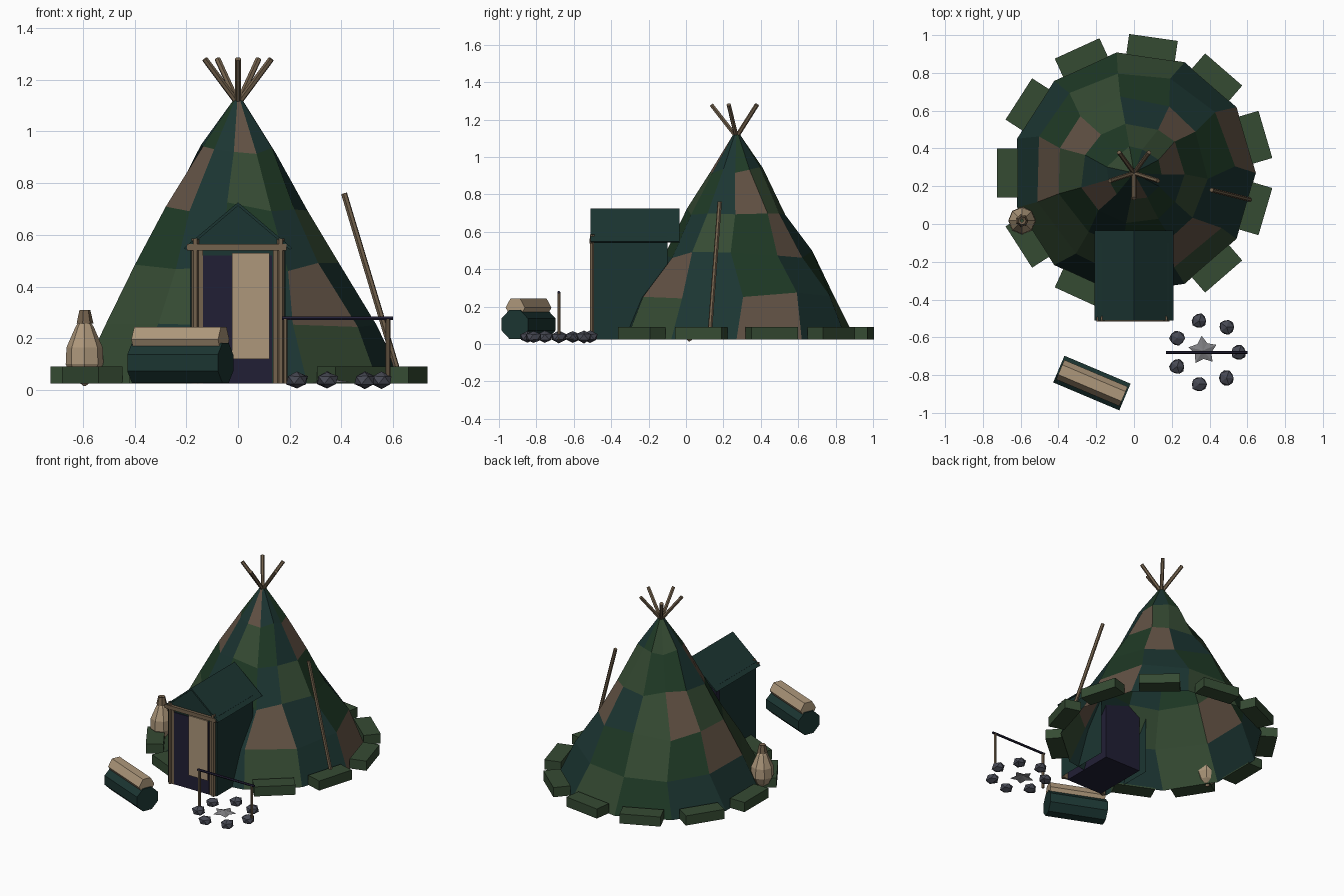
import bpy, bmesh, math, random
from mathutils import Vector, Matrix

if "Cube" in bpy.data.objects:
    bpy.data.objects.remove(bpy.data.objects["Cube"])

random.seed(4)
TAU = math.tau


def material(name, r, g, b):
    m = bpy.data.materials.new(name)
    m.diffuse_color = [(c / 255) ** 2.2 for c in (r, g, b)] + [1]
    m.use_nodes = True
    m.node_tree.nodes["Principled BSDF"].inputs["Base Color"].default_value = m.diffuse_color
    return m


GREEN = material("green", 56, 76, 54)
DARK = material("dark_green", 36, 60, 42)
TEAL = material("teal", 33, 56, 53)
BROWN = material("brown", 98, 83, 70)
TAN = material("tan", 172, 150, 122)
WOOD = material("wood", 115, 98, 78)
PURPLE = material("purple", 38, 36, 56)
STONE = material("stone", 72, 74, 84)
ASH = material("ash", 125, 125, 128)


def make(name, verts, faces, *mats):
    me = bpy.data.meshes.new(name)
    me.from_pydata([tuple(v) for v in verts], [], faces)
    bm = bmesh.new()
    bm.from_mesh(me)
    bmesh.ops.recalc_face_normals(bm, faces=bm.faces)
    bm.to_mesh(me)
    bm.free()
    for m in mats:
        me.materials.append(m)
    ob = bpy.data.objects.new(name, me)
    bpy.context.collection.objects.link(ob)
    return ob


def box(name, centre, size, mat, angle=0):
    rot = Matrix.Rotation(angle, 3, 'Z')
    v = [Vector(centre) + rot @ Vector((x * size[0] / 2, y * size[1] / 2, z * size[2] / 2))
         for x in (-1, 1) for y in (-1, 1) for z in (-1, 1)]
    f = [(0, 1, 3, 2), (4, 6, 7, 5), (0, 4, 5, 1), (2, 3, 7, 6), (0, 2, 6, 4), (1, 5, 7, 3)]
    return make(name, v, f, mat)


def rod(name, a, b, r, mat, n=6, turn=0):
    a, b = Vector(a), Vector(b)
    d = (b - a).normalized()
    side = d.cross(Vector((0, 0, 1)))
    side = side.normalized() if side.length > 0.01 else Vector((1, 0, 0))
    up = side.cross(d)
    ring = [side * math.cos(turn + TAU * i / n) * r + up * math.sin(turn + TAU * i / n) * r
            for i in range(n)]
    f = [(i, (i + 1) % n, n + (i + 1) % n, n + i) for i in range(n)]
    f += [tuple(range(n)), tuple(range(n, 2 * n))]
    return make(name, [a + p for p in ring] + [b + p for p in ring], f, mat)


def lathe(name, centre, profile, n, mats, jr=0.0, ja=0.0, jz=0.0):
    """Faceted rings around a vertical axis, optionally jittered between the ends."""
    v, f = [], []
    for k, (r, z) in enumerate(profile):
        mid = 0 < k < len(profile) - 1
        for i in range(n):
            a = TAU * i / n + mid * random.uniform(-ja, ja)
            q = r + mid * random.uniform(-jr, jr)
            v.append((centre[0] + q * math.cos(a), centre[1] + q * math.sin(a),
                      z + mid * random.uniform(-jz, jz)))
    for k in range(len(profile) - 1):
        for i in range(n):
            j = (i + 1) % n
            f.append((k * n + i, k * n + j, (k + 1) * n + j, (k + 1) * n + i))
    return make(name, v, f, *mats)


CX, CY, N = 0.0, 0.27, 11

# Patchwork tent cover, open underneath
cover = lathe("tent_cover", (CX, CY),
              [(0.645, 0.025), (0.535, 0.26), (0.40, 0.48), (0.275, 0.71), (0.135, 0.93), (0.012, 1.13)],
              N, [GREEN, DARK, TEAL, BROWN], jr=0.015, ja=0.09, jz=0.02)
for p in cover.data.polygons:
    p.material_index = random.choices(range(4), (4, 3, 5, 2))[0]

# Ring of edge weights, leaving the doorway free
for k in range(N):
    a = math.pi + TAU * k / N
    if abs(math.sin(a) + 0.99) < 0.02:
        continue
    box("edge_block", (CX + 0.67 * math.cos(a), CY + 0.67 * math.sin(a), 0.058),
        (0.11, 0.26, 0.066), GREEN, a)

# Crossing pole tips
for k in range(5):
    a = -math.pi / 2 + TAU * k / 5
    d = Vector((math.cos(a), math.sin(a), 0))
    c = Vector((CX, CY, 0))
    rod("tent_pole", c - d * 0.045 + Vector((0, 0, 1.05)), c + d * 0.135 + Vector((0, 0, 1.28)), 0.012, WOOD)

# Porch: walls, gable and overhanging roof
sec = [(-0.185, 0.025), (-0.185, 0.57), (0, 0.715), (0.185, 0.57), (0.185, 0.025)]
make("porch_walls", [(x, y, z) for y in (-0.495, -0.1) for x, z in sec],
     [(0, 1, 6, 5), (1, 2, 7, 6), (2, 3, 8, 7), (3, 4, 9, 8), (0, 1, 2, 3, 4)], TEAL)
roof = [(-0.21, 0.548), (0, 0.726), (0.21, 0.548), (0.2, 0.543), (0, 0.712), (-0.2, 0.543)]
make("porch_roof", [(x, y, z) for y in (-0.51, -0.035) for x, z in roof],
     [(i, (i + 1) % 6, 6 + (i + 1) % 6, 6 + i) for i in range(6)]
     + [(0, 1, 4, 5), (1, 2, 3, 4), (6, 7, 10, 11), (7, 8, 9, 10)], TEAL)
box("dark_doorway", (-0.007, -0.31, 0.272), (0.275, 0.38, 0.495), PURPLE)
box("door_flap", (0.05, -0.503, 0.325), (0.145, 0.008, 0.41), TAN)

# Door frame
for s in (-1, 1):
    rod("door_post", (s * 0.165, -0.5, 0.025), (s * 0.165, -0.5, 0.585), 0.014, WOOD)
    box("door_jamb", (s * 0.155, -0.497, 0.285), (0.04, 0.012, 0.52), WOOD)
box("door_lintel", (-0.005, -0.504, 0.552), (0.385, 0.022, 0.026), WOOD)

# Leaning staff
rod("leaning_staff", (0.63, 0.125, 0.03), (0.41, 0.18, 0.76), 0.012, WOOD)

# Tied sack
lathe("sack", (-0.593, 0.018), [(0.004, 0.015), (0.05, 0.055), (0.073, 0.10), (0.07, 0.165),
                                (0.035, 0.245), (0.022, 0.265)], 8, [TAN])
lathe("sack_neck", (-0.593, 0.018), [(0.034, 0.258), (0.022, 0.31), (0.008, 0.30)], 7, [WOOD])

# Bedroll with a smaller roll on top
c, d = Vector((-0.223, -0.842, 0)), Vector((math.cos(-0.4), math.sin(-0.4), 0))
for name, half, z, r, n, mat in (("bedroll", 0.19, 0.105, 0.083, 8, TEAL),
                                 ("blanket_roll", 0.182, 0.195, 0.056, 6, TAN)):
    h = Vector((0, 0, z))
    rod(name, c - d * half + h, c + d * half + h, r, mat, n, math.pi / 8 if n == 8 else 0)

# Fire ring, ash and spit
for k in range(7):
    a = TAU * k / 7
    bm = bmesh.new()
    bmesh.ops.create_icosphere(bm, subdivisions=1, radius=0.044)
    for v in bm.verts:
        v.co *= random.uniform(0.92, 1.08)
        v.co.z *= 0.75
    bmesh.ops.translate(bm, verts=bm.verts,
                        vec=(0.383 + 0.172 * math.cos(a), -0.68 + 0.172 * math.sin(a), 0.038))
    me = bpy.data.meshes.new("fire_stone")
    bm.to_mesh(me)
    bm.free()
    me.materials.append(STONE)
    bpy.context.collection.objects.link(bpy.data.objects.new("fire_stone", me))
star = [(0.365 + (0.078, 0.045)[i % 2] * math.cos(TAU * i / 10 + 0.4),
         -0.67 + (0.078, 0.045)[i % 2] * math.sin(TAU * i / 10 + 0.4), 0.03) for i in range(10)]
make("ash_patch", star + [(0.365, -0.67, 0.045)], [(i, (i + 1) % 10, 10) for i in range(10)], ASH)
for x in (0.183, 0.58):
    rod("spit_post", (x, -0.68, 0.025), (x, -0.68, 0.275), 0.009, WOOD)
rod("spit_bar", (0.17, -0.68, 0.277), (0.6, -0.68, 0.277), 0.008, PURPLE)
